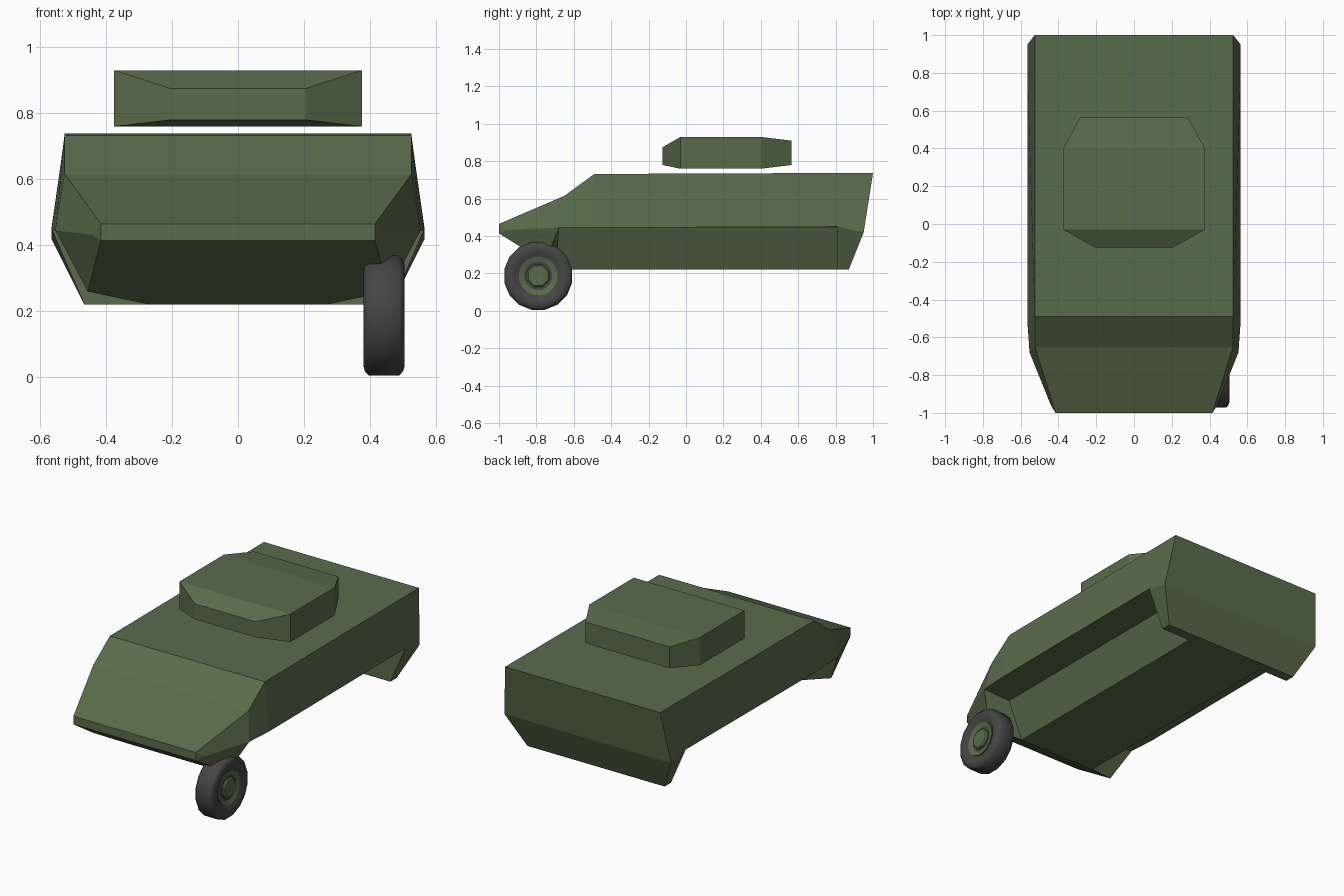
import bpy, bmesh
from math import cos, sin, tau, radians

if "Cube" in bpy.data.objects:
    bpy.data.objects.remove(bpy.data.objects["Cube"])


def material(name, rgb):
    m = bpy.data.materials.new(name)
    m.diffuse_color = (*rgb, 1)
    m.use_nodes = True
    m.node_tree.nodes["Principled BSDF"].inputs["Base Color"].default_value = m.diffuse_color
    return m


GREEN = material("olive_green", (0.10, 0.15, 0.07))
RUBBER = material("rubber", (0.06, 0.06, 0.06))


def make(name, verts, faces, mat):
    bm = bmesh.new()
    vs = [bm.verts.new(v) for v in verts]
    for f in faces:
        bm.faces.new([vs[i] for i in f])
    bmesh.ops.recalc_face_normals(bm, faces=bm.faces)
    me = bpy.data.meshes.new(name)
    bm.to_mesh(me)
    bm.free()
    me.materials.append(mat)
    ob = bpy.data.objects.new(name, me)
    bpy.context.collection.objects.link(ob)
    return ob


def revolve(name, profile, sides, mat, centre, smooth=False):
    """Turn an (x, radius) profile about an x-parallel axle, capping both ends."""
    cy, cz = centre
    verts = [(x, cy + r * sin(tau * (k + 0.5) / sides), cz + r * cos(tau * (k + 0.5) / sides))
             for x, r in profile for k in range(sides)]
    n = len(profile)
    faces = [(i * sides + k, i * sides + (k + 1) % sides,
              (i + 1) * sides + (k + 1) % sides, (i + 1) * sides + k)
             for i in range(n - 1) for k in range(sides)]
    faces += [range(sides), range((n - 1) * sides, n * sides)]
    ob = make(name, verts, faces, mat)
    if smooth:
        bpy.ops.object.select_all(action='DESELECT')
        ob.select_set(True)
        bpy.context.view_layer.objects.active = ob
        bpy.ops.object.shade_smooth_by_angle(angle=radians(50))
    return ob


# Hull: right-hand corner points, mirrored to the left
half = [
    (.525, 1, .738), (.525, -.49, .732), (.525, -.65, .615),        # roof and shoulder
    (.415, -1, .465), (.415, -1, .415),                             # nose
    (.44, -.96, .432), (.553, -.68, .445), (.565, -.51, .445),      # waist
    (.565, .81, .45), (.565, .95, .42),
    (.465, .87, .22), (.465, .81, .22),                             # tail underside
    (.36, .81, .445), (.36, -.69, .445), (.265, -.69, .22), (.265, .81, .22),  # wheel bay
    (.455, -.755, .26),                                             # lower front corner
]
N = len(half)
side_faces = [
    (0, 1, 7, 8, 9), (1, 2, 6, 7), (2, 3, 5, 6), (3, 4, 5), (4, 16, 6, 5),
    (8, 9, 10, 11), (6, 13, 14, 16), (6, 7, 8, 12, 13), (12, 13, 14, 15), (8, 12, 15, 11),
]
spans = [(0, 1), (1, 2), (2, 3), (3, 4), (4, 16, 14), (14, 15), (15, 11, 10), (10, 9), (9, 0)]
hull_verts = half + [(-x, y, z) for x, y, z in half]
hull_faces = side_faces + [[i + N for i in f] for f in side_faces]
hull_faces += [list(s) + [i + N for i in reversed(s)] for s in spans]
make("hull", hull_verts, hull_faces, GREEN)

# Turret: box lofted front to back from (y, half width, bottom, top)
sections = [(-.125, .205, .78, .875), (-.03, .375, .76, .93),
            (.40, .375, .76, .93), (.565, .285, .78, .91)]
verts = [(sx * w, y, z) for y, w, lo, hi in sections
         for sx, z in ((-1, lo), (1, lo), (1, hi), (-1, hi))]
faces = [(4 * i + k, 4 * i + (k + 1) % 4, 4 * i + 4 + (k + 1) % 4, 4 * i + 4 + k)
         for i in range(3) for k in range(4)]
make("turret", verts, faces + [range(4), range(12, 16)], GREEN)

# Single front wheel: tyre, rim and hub
axle = (-.79, .187)
revolve("front_tyre", [(.395, .10), (.38, .115), (.38, .155), (.384, .172), (.396, .185),
                       (.488, .185), (.50, .172), (.505, .155), (.502, .125), (.485, .10)],
        16, RUBBER, axle, smooth=True)
revolve("front_rim", [(.39, .105), (.494, .105), (.483, .07)], 16, GREEN, axle)
revolve("front_hub", [(.47, .064), (.493, .064), (.50, .056)], 8, GREEN, axle)
